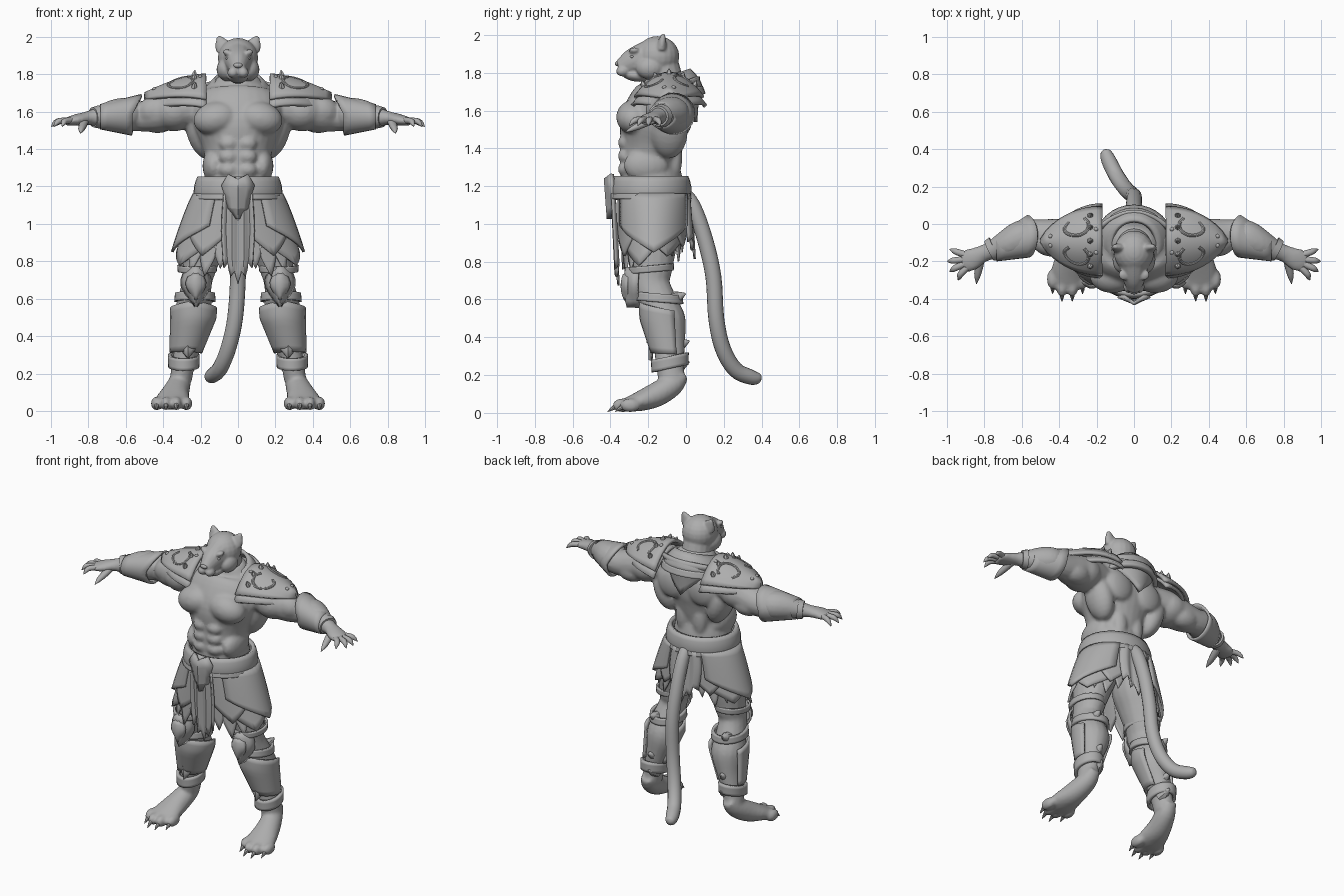
import bpy, bmesh, math
from math import sin, cos, pi, radians
from mathutils import Vector, Matrix, Euler

if "Cube" in bpy.data.objects:
    bpy.data.objects.remove(bpy.data.objects["Cube"])

GREY = bpy.data.materials.new("stone_grey")
GREY.diffuse_color = (0.42, 0.42, 0.42, 1)
GREY.use_nodes = True
GREY.node_tree.nodes["Principled BSDF"].inputs["Base Color"].default_value = GREY.diffuse_color
SIDES = (-1, 1)


def blob(bm, c, r, rot=(0, 0, 0), seg=20):
    m = Matrix.Translation(c) @ Euler([radians(a) for a in rot]).to_matrix().to_4x4() @ Matrix.Diagonal((*r, 1))
    bmesh.ops.create_uvsphere(bm, u_segments=seg, v_segments=seg // 2 + 2, radius=1, matrix=m)


def resample(pts, k):
    p = [Vector(q) for q in pts]
    p = [2 * p[0] - p[1]] + p + [2 * p[-1] - p[-2]]
    out = []
    for a, b, c, d in zip(p, p[1:], p[2:], p[3:]):
        for i in range(k):
            t = i / k
            out.append(0.5 * (2 * b + (c - a) * t + (2 * a - 5 * b + 4 * c - d) * t * t
                              + (3 * b - a - 3 * c + d) * t ** 3))
    return out + [p[-2]]


def tube(bm, pts, ref=(0, 1, 0), n=16, k=4, sx=1):
    """Capped tube through (x, y, z, width, depth along ref)."""
    pts = resample([(q[0] * sx, *q[1:]) for q in pts], k)
    pos = [Vector(q[:3]) for q in pts]
    rings = []
    for i, q in enumerate(pts):
        t = (pos[min(i + 1, len(pos) - 1)] - pos[max(i - 1, 0)]).normalized()
        v = (Vector(ref) - t * t.dot(Vector(ref))).normalized()
        u = t.cross(v)
        rings.append([bm.verts.new(pos[i] + u * q[3] * cos(a) + v * q[4] * sin(a))
                      for a in (2 * pi * j / n for j in range(n))])
    for a, b in zip(rings, rings[1:]):
        for j in range(n):
            bm.faces.new((a[j], a[(j + 1) % n], b[(j + 1) % n], b[j]))
    bm.faces.new(rings[0])
    bm.faces.new(rings[-1])


def spike(bm, a, b, r, ref=(0, 0, 1), n=8):
    a, b = Vector(a), Vector(b)
    tube(bm, [(*a, r, r), (*a.lerp(b, .5), r * .75, r * .75), (*b, r * .08, r * .08)], ref, n, 2)


def shell(bm, f, nu=16, nv=6):
    """Sheet from f(u in -1..1, v in 0..1)."""
    g = [[bm.verts.new(f(-1 + 2 * i / nu, j / nv)) for i in range(nu + 1)] for j in range(nv + 1)]
    for j in range(nv):
        for i in range(nu):
            bm.faces.new((g[j][i], g[j][i + 1], g[j + 1][i + 1], g[j + 1][i]))


def finish(bm, name, mirror=False, voxel=0, thick=0, angle=40):
    bmesh.ops.remove_doubles(bm, verts=bm.verts, dist=1e-5)
    bmesh.ops.recalc_face_normals(bm, faces=bm.faces)
    me = bpy.data.meshes.new(name)
    bm.to_mesh(me)
    bm.free()
    me.materials.append(GREY)
    me.shade_smooth()
    me.set_sharp_from_angle(angle=radians(angle))
    ob = bpy.data.objects.new(name, me)
    bpy.context.collection.objects.link(ob)
    if thick:
        s = ob.modifiers.new("thickness", 'SOLIDIFY')
        s.thickness, s.offset = thick, 0
    if voxel:
        r = ob.modifiers.new("blend", 'REMESH')
        r.mode, r.voxel_size, r.use_smooth_shade = 'VOXEL', voxel, True
        s = ob.modifiers.new("soften", 'SMOOTH')
        s.factor, s.iterations = 0.5, 3
    if mirror:
        ob.modifiers.new("mirror", 'MIRROR').use_mirror_merge = False
    return ob


# Muscular body: torso, arms, legs and feet blended together
bm = bmesh.new()
tube(bm, [(0, -.17, 1.06, .17, .14), (0, -.18, 1.2, .185, .165), (0, -.19, 1.32, .17, .155),
          (0, -.18, 1.42, .195, .165), (0, -.17, 1.53, .24, .18), (0, -.14, 1.64, .24, .16),
          (0, -.11, 1.72, .17, .12), (0, -.12, 1.79, .1, .1)], n=28)
for s in SIDES:
    blob(bm, (s * .115, -.275, 1.565), (.125, .095, .09), (0, s * 12, 0))       # chest
    blob(bm, (s * .2, -.09, 1.49), (.075, .1, .15), (0, s * 18, 0))             # back wing
    blob(bm, (s * .13, -.08, 1.69), (.15, .08, .06), (0, s * 20, 0))            # trapezius
    blob(bm, (s * .11, -.01, 1.57), (.1, .045, .1))                             # shoulder blade
    blob(bm, (s * .34, -.09, 1.6), (.12, .125, .105))                           # shoulder
    blob(bm, (s * .13, -.21, 1.31), (.06, .12, .09))                            # flank
    blob(bm, (s * .06, -.06, 1.35), (.05, .04, .12))                            # lower back
    for z in (1.29, 1.36, 1.43):
        blob(bm, (s * .05, -.325, z), (.05, .035, .038))                        # abdomen
    blob(bm, (s * .44, -.1, 1.605), (.1, .075, .08), (0, s * 8, 0))             # biceps
    blob(bm, (s * .43, -.04, 1.555), (.1, .07, .07))                            # triceps
    tube(bm, [(.2, -.1, 1.62, .1, .1), (.33, -.09, 1.61, .115, .105), (.44, -.07, 1.585, .1, .095),
              (.53, -.055, 1.575, .08, .08), (.6, -.075, 1.585, .095, .09), (.68, -.11, 1.58, .08, .08),
              (.76, -.14, 1.57, .052, .05), (.81, -.16, 1.565, .046, .036), (.87, -.19, 1.555, .06, .03),
              (.92, -.205, 1.545, .055, .022)], (0, 0, 1), sx=s)
    tube(bm, [(.12, -.18, 1.15, .1, .13), (.155, -.18, 1.0, .13, .15), (.185, -.18, .87, .11, .13),
              (.205, -.18, .77, .092, .11), (.22, -.185, .68, .08, .1), (.235, -.14, .57, .095, .1),
              (.24, -.11, .48, .105, .11), (.265, -.09, .36, .075, .085), (.29, -.085, .26, .062, .075),
              (.305, -.075, .17, .06, .07)], sx=s)
    tube(bm, [(.3, -.015, .205, .04, .035), (.312, -.07, .15, .06, .06), (.335, -.16, .095, .075, .065),
              (.35, -.25, .06, .092, .052), (.355, -.32, .042, .085, .035)], (0, 0, 1), sx=s)
    for x, y in ((.275, -.295), (.33, -.335), (.385, -.335), (.435, -.295)):    # toes
        blob(bm, (s * x, y, .04), (.031, .055, .037))
finish(bm, "body", voxel=.0115)

# Fingers, thumb and claws
bm = bmesh.new()
for a, m, b in (((.9, -.165), (.945, -.15), (.985, -.135)), ((.91, -.19), (.96, -.195), (.998, -.2)),
                ((.91, -.215), (.955, -.235), (.985, -.255)), ((.895, -.235), (.925, -.265), (.94, -.3))):
    tube(bm, [(*a, 1.553, .018, .017), (*m, 1.55, .017, .016), (*Vector(m).lerp(Vector(b), .55), 1.538, .013, .012),
              (*b, 1.52, .002, .002)], (0, 0, 1), 10, 3)
tube(bm, [(.82, -.18, 1.55, .024, .022), (.83, -.235, 1.525, .022, .02), (.838, -.28, 1.505, .016, .015),
          (.842, -.32, 1.485, .002, .002)], (0, 0, 1), 10, 3)
finish(bm, "fingers", mirror=True)
bm = bmesh.new()
for x, y in ((.275, -.325), (.33, -.365), (.385, -.365), (.435, -.325)):
    spike(bm, (x, y, .04), (x, y - .05, .006), .014)
finish(bm, "toe_claws", mirror=True)

# Feline head
bm = bmesh.new()
tube(bm, [(0, -.1, 1.68, .11, .11), (0, -.12, 1.78, .095, .1), (0, -.14, 1.88, .085, .09)])
blob(bm, (0, -.15, 1.887), (.108, .115, .107))
tube(bm, [(0, -.19, 1.885, .09, .09), (0, -.27, 1.86, .068, .075), (0, -.32, 1.838, .05, .058),
          (0, -.355, 1.825, .036, .04)], (0, 0, 1))
blob(bm, (0, -.265, 1.785), (.055, .075, .032), (-8, 0, 0))
for s in SIDES:
    blob(bm, (s * .06, -.19, 1.825), (.055, .075, .06))
    blob(bm, (s * .048, -.272, 1.912), (.036, .03, .018), (0, s * -20, 0))
    blob(bm, (s * .027, -.335, 1.808), (.03, .035, .028))
    tube(bm, [(.075, -.13, 1.935, .045, .03), (.09, -.125, 1.97, .034, .02), (.105, -.12, 2.003, .01, .01)], sx=s)
finish(bm, "head", voxel=.007)
bm = bmesh.new()
blob(bm, (0, -.362, 1.848), (.024, .014, .014))
finish(bm, "nose")
bm = bmesh.new()
blob(bm, (.05, -.285, 1.885), (.016, .012, .009))
finish(bm, "eyes", mirror=True)

# Tail
bm = bmesh.new()
tube(bm, [(0, -.03, 1.19, .03, .03), (0, .035, 1.1, .04, .04), (0, .1, .92, .042, .042), (0, .145, .72, .042, .042),
          (-.015, .16, .5, .042, .042), (-.05, .195, .34, .042, .042), (-.095, .26, .23, .042, .042),
          (-.135, .34, .19, .04, .04), (-.152, .385, .182, .028, .028), (-.156, .398, .18, .008, .008)], (1, 0, 0))
finish(bm, "tail", angle=80)


def band(name, c, z0, z1, r0, r1, tilt=0, thick=.02, mirror=False, bulge=0):
    """Upright elliptical band; tilt lifts the rear edge."""
    bm = bmesh.new()

    def f(u, v):
        a, k = pi * u, bulge * sin(pi * v)
        return Vector((c[0] + (r0[0] + (r1[0] - r0[0]) * v + k) * cos(a),
                       c[1] + (r0[1] + (r1[1] - r0[1]) * v + k) * sin(a), z0 + (z1 - z0) * v + tilt * sin(a)))
    shell(bm, f, 32, 4)
    return finish(bm, name, mirror, thick=thick)


# Collar, belt and leg straps
band("collar", (0, -.1), 1.77, 1.67, (.115, .115), (.19, .18), .045, .022, bulge=.012)
band("collar_rim", (0, -.1), 1.69, 1.65, (.185, .175), (.2, .19), .035, .03)
band("belt", (0, -.185), 1.25, 1.14, (.205, .185), (.222, .197), 0, .025, bulge=.01)
band("belt_edge", (0, -.185), 1.16, 1.13, (.222, .197), (.228, .202), 0, .03)
band("knee_strap", (.218, -.185), .78, .745, (.1, .115), (.097, .113), .01, .014, True)
band("calf_strap", (.23, -.14), .63, .585, (.098, .112), (.102, .118), -.01, .018, True)
band("ankle_cuff", (.29, -.085), .3, .235, (.075, .09), (.073, .088), .02, .02, True)

# Pointed back plate below the collar
bm = bmesh.new()
shell(bm, lambda u, v: Vector((u * .21 * (1 - .25 * v), .065 - .1 * u * u - .015 * v,
                               1.78 - .04 * u * u - v * (.05 + .19 * (1 - abs(u))))), 12, 5)
finish(bm, "back_plate", thick=.02)


def pauldron(u, v, x1=.495, dz=0, w=.175):
    """Shoulder plate surface: v runs outward to the tip, u across the depth."""
    h = w * (1 - v ** 2.2) ** .8 + .003
    return Vector((.17 + (x1 - .17) * v, -.09 + u * h, 1.795 + dz - .1 * v ** 1.6 - .13 * (1 - v * .75) * u * u))


bm = bmesh.new()
shell(bm, pauldron, 16, 10)
shell(bm, lambda u, v: pauldron(u, v, .45, -.045, .19), 16, 10)
finish(bm, "shoulder_armour", mirror=True, thick=.02)
bm = bmesh.new()
for s in SIDES:  # raised crescents and rivets
    c = [pauldron(s * .48 + .3 * cos(a), .42 + .2 * sin(a)) + Vector((0, 0, .01))
         for a in (radians(40 + 40 * i) for i in range(8))]
    tube(bm, [(*p, .009, .008) for p in c], (0, 0, 1), 8, 3)
    for v in (.1, .85):
        blob(bm, pauldron(s * .35, v) + Vector((0, 0, .01)), (.012, .012, .01), seg=10)
for u in (-.75, -.4, 0, .4, .75):  # inner rim spikes
    p = pauldron(u, .2)
    spike(bm, p, p + Vector((-.005, u * .02, .035)), .018, (1, 0, 0), 6)
finish(bm, "shoulder_ornaments", mirror=True)

# Forearm bracers with a flared point at the elbow
bm = bmesh.new()


def bracer(u, v):
    a = pi * u
    r = .107 - .045 * v
    return Vector((.565 + .17 * v - .05 * (1 - v) * max(0, sin(a)), -.065 - .065 * v + r * cos(a),
                   1.583 - .01 * v + r * .97 * sin(a)))


shell(bm, bracer, 24, 5)
finish(bm, "bracers", mirror=True, thick=.016)
bm = bmesh.new()
tube(bm, [(.745, -.13, 1.572, .066, .062), (.775, -.145, 1.57, .058, .054)], (0, 0, 1))
finish(bm, "wrist_bands", mirror=True)


# Armoured skirt made of pointed overlapping plates
def tasset(bm, a0, a1, side, tip, off=0, top=1.16):
    def f(u, v):
        a = radians((a0 + a1) / 2 + u * (a1 - a0) / 2)
        z = top - v * (side + (tip - side) * (1 - abs(u)) ** .9)
        t = max(0, (1.17 - z) / .32)
        return Vector(((.215 + off + .125 * t ** .8) * cos(a), -.175 + (.187 + off) * sin(a), z))
    shell(bm, f, 12, 8)


bm = bmesh.new()
tasset(bm, -60, 62, .17, .31, .012)
tasset(bm, -82, -30, .2, .33, -.004)
tasset(bm, 35, 82, .16, .28, -.004)
tasset(bm, -52, 0, .3, .38, -.016)
tasset(bm, 0, 55, .26, .33, -.018)
finish(bm, "skirt_plates", mirror=True, thick=.014)
bm = bmesh.new()
for a0, tip in ((-74, .4), (-60, .44), (-44, .42), (38, .33), (55, .36), (70, .31)):
    tasset(bm, a0 - 8, a0 + 8, tip - .1, tip, -.022)
finish(bm, "skirt_tatters", mirror=True, thick=.008)

# Front and back cloths with ragged hems
for name, y, length, w in (("front_cloth", -.385, .37, .075), ("back_cloth", .018, .23, .1)):
    bm = bmesh.new()
    shell(bm, lambda u, v: Vector((u * w * (1 + .15 * sin(pi * v)), y + .02 * v + .008 * cos(9 * u) - .02 * u * u * (y > 0),
          1.16 - v * (length + .09 * (1 - abs(u)) + .025 * cos(u * 4 * pi)))), 16, 8)
    finish(bm, name, thick=.012)

# Shield-shaped buckle
bm = bmesh.new()
hw = (.05, .085, .065, .05, .004)
shell(bm, lambda u, v: Vector((u * hw[round(v * 4)], -.425 + .035 * abs(u) + .015 * v,
                               1.24 - .21 * v + .025 * abs(u) * (1 - v))), 4, 4)
finish(bm, "buckle", thick=.02, angle=20)

# Knee guards, shin guards and calf fins
bm = bmesh.new()
kw = (.03, .065, .078, .075, .055, .03, .003)
for k, d in ((1, 0), (.65, -.014)):
    shell(bm, lambda u, v: Vector((.225 + u * k * kw[round(v * 6)], -.325 + d + .07 * (u * k) ** 2 + .06 * (v - .45) ** 2,
                                   .665 + k * (.105 - .21 * v))), 8, 6)
finish(bm, "knee_guards", mirror=True, thick=.014)
bm = bmesh.new()


def greave(u, v):
    a = radians(-90 + 115 * u)
    z = .54 + .05 * (1 - abs(u)) - v * (.27 - .04 * abs(u))
    t = min(1, max(0, (.5 - z) / .22))
    r = .117 - .043 * t
    return Vector((.238 + .048 * t + r * cos(a), -.115 + .03 * t + (r + .008) * sin(a), z))


shell(bm, greave, 16, 8)
finish(bm, "shin_guards", mirror=True, thick=.016)
bm = bmesh.new()
for z, y in ((.6, -.04), (.35, -.02), (.24, -.02)):
    spike(bm, (.26, y - .04, z), (.27, y + .035, z + .03), .035)
for z in (.42, .33):
    shell(bm, lambda u, v: Vector((.268 + u * .04 * (1 - abs(2 * v - 1)), -.205 + .018 * abs(u) + (.42 - z) * .1, z + .05 - .1 * v)), 4, 4)
finish(bm, "leg_ornaments", mirror=True, thick=.006)
